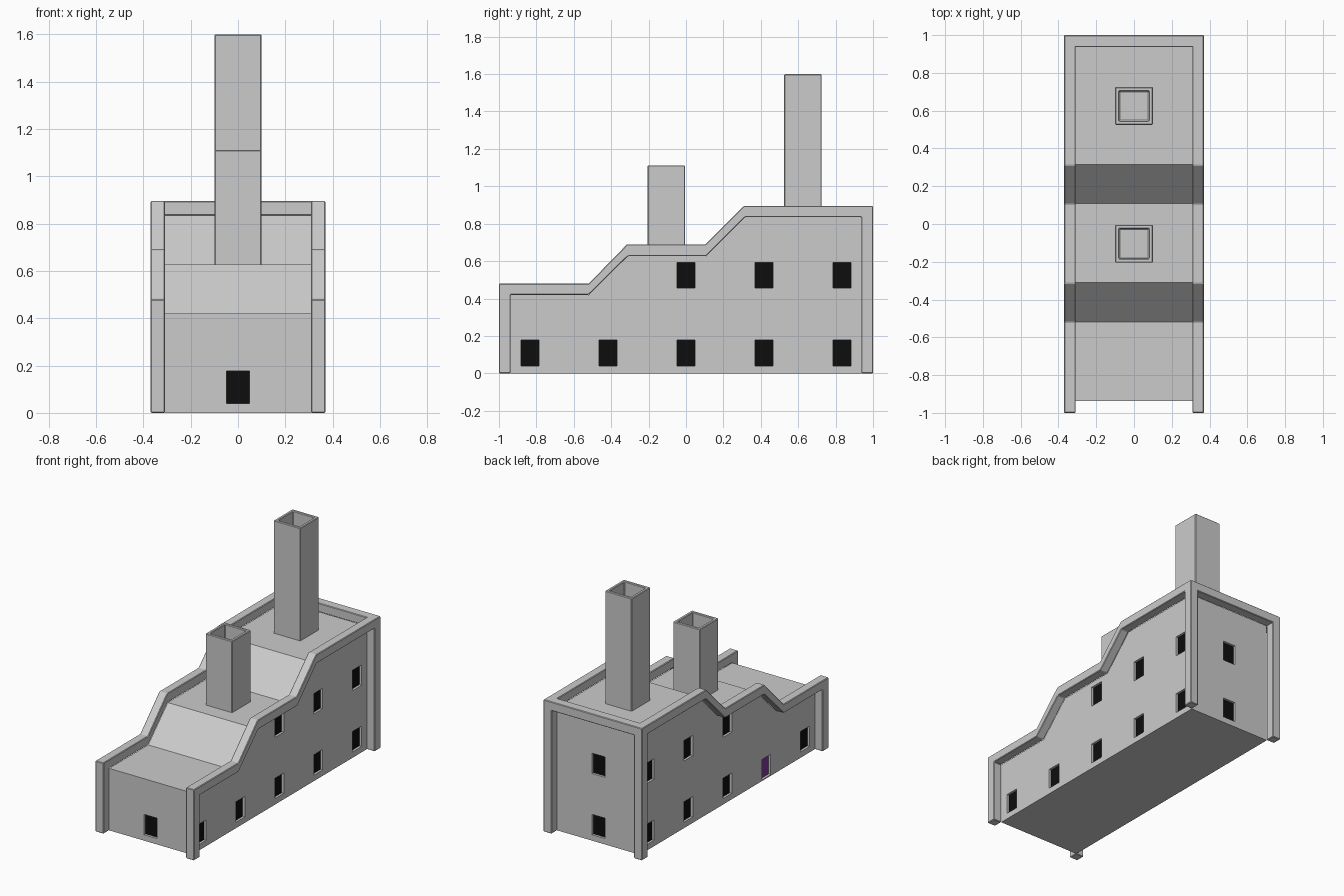
import bpy, bmesh
from mathutils import Vector, Matrix

if "Cube" in bpy.data.objects:
    bpy.data.objects.remove(bpy.data.objects["Cube"])

W, T = 0.31, 0.06   # half width of the walls, trim thickness
DEPTH = 0.02        # depth of window and door recesses


def finish(name, bm, bevel=0.0, mat=None):
    bmesh.ops.recalc_face_normals(bm, faces=bm.faces[:])
    me = bpy.data.meshes.new(name)
    bm.to_mesh(me)
    bm.free()
    ob = bpy.data.objects.new(name, me)
    bpy.context.collection.objects.link(ob)
    if mat:
        me.materials.append(mat)
    if bevel:
        m = ob.modifiers.new("bevel", 'BEVEL')
        m.width, m.segments, m.limit_method = bevel, 1, 'ANGLE'
    return ob


def add_box(bm, lo, hi):
    lo, hi = Vector(lo), Vector(hi)
    mat = Matrix.Translation((lo + hi) / 2) @ Matrix.Diagonal((hi - lo).to_4d())
    mat[3][3] = 1
    return bmesh.ops.create_cube(bm, size=1, matrix=mat)["verts"]


def prism(name, profile, x0, x1, bevel=0.0):
    """Extrude a (y, z) profile along x."""
    bm = bmesh.new()
    face = bm.faces.new([bm.verts.new((x0, y, z)) for y, z in profile])
    ext = bmesh.ops.extrude_face_region(bm, geom=[face])["geom"]
    bmesh.ops.translate(bm, vec=(x1 - x0, 0, 0),
                        verts=[v for v in ext if isinstance(v, bmesh.types.BMVert)])
    return finish(name, bm, bevel)


def material(name, rgb):
    m = bpy.data.materials.new(name)
    m.diffuse_color = (*rgb, 1)
    m.use_nodes = True
    m.node_tree.nodes["Principled BSDF"].inputs["Base Color"].default_value = m.diffuse_color
    return m


black = material("black_glass", (0.004, 0.004, 0.004))
purple = material("purple_paint", (0.22, 0.04, 0.32))

# Stepped silhouette: outer edge of the trim and roof line of the walls
outer = [(-1, 0), (-1, 0.48), (-0.52, 0.48), (-0.315, 0.69), (0.105, 0.69),
         (0.31, 0.895), (1, 0.895), (1, 0)]
inner = [(-0.937, 0), (-0.937, 0.42), (-0.52, 0.42), (-0.31, 0.627), (0.108, 0.627),
         (0.315, 0.835), (0.937, 0.835), (0.937, 0)]

body = prism("walls_and_roof", inner, -W, W)

# Side trims with corner posts, and the rear parapet
for side, s in (("left", -1), ("right", 1)):
    prism(side + "_trim", outer + inner[::-1], s * (W - 0.001), s * (W + T), 0.004)
bm = bmesh.new()
add_box(bm, (-W - 0.01, 0.936, 0.834), (W + 0.01, 1, 0.895))
finish("rear_parapet", bm, 0.004)

# Openings: (wall, position along wall, bottom z, is door)
openings = [("front", 0, 0.04, False)]
for z in (0.04, 0.455):
    openings.append(("back", 0, z, False))
    for y in (-0.833, -0.417, 0, 0.417, 0.833):
        if z > 0.1 and y < 0:
            continue
        openings.append(("right", y, z, False))
        door = z < 0.1 and y == -0.417
        openings.append(("left", y, 0.008 if door else z, door))


def opening_box(bm, wall, p, z, near, far):
    """Box on a wall between two depths measured inward."""
    s = 1 if wall in ("right", "back") else -1
    a, b, h = p - 0.048, p + 0.048, z + 0.138
    edge = W if wall in ("left", "right") else 0.937
    d0, d1 = sorted((s * (edge - near), s * (edge - far)))
    if wall in ("left", "right"):
        add_box(bm, (d0, a, z), (d1, b, h))
    else:
        add_box(bm, (a, d0, z), (b, d1, h))


# Cut the recesses into the walls
bm = bmesh.new()
for wall, p, z, door in openings:
    opening_box(bm, wall, p, z, -0.02, DEPTH)
cutter = finish("recess_cutter", bm)
cutter.hide_render = True
cut = body.modifiers.new("recesses", 'BOOLEAN')
cut.operation, cut.solver, cut.object = 'DIFFERENCE', 'EXACT', cutter
bpy.context.view_layer.objects.active = body
bpy.ops.object.modifier_apply(modifier=cut.name)
bpy.data.objects.remove(cutter)

# Window panes and door leaf at the back of the recesses
panes, leaf = bmesh.new(), bmesh.new()
for wall, p, z, door in openings:
    opening_box(leaf if door else panes, wall, p, z, DEPTH - 0.004, DEPTH + 0.004)
finish("window_panes", panes, mat=black)
finish("door", leaf, mat=purple)

# Hollow square chimneys
for name, y, z0, z1 in (("short_chimney", -0.105, 0.62, 1.112),
                        ("tall_chimney", 0.625, 0.825, 1.6)):
    bm = bmesh.new()
    add_box(bm, (-0.1, y - 0.1, z0), (0.1, y + 0.1, z1))
    top = max(bm.faces, key=lambda f: f.calc_center_median().z)
    bmesh.ops.inset_region(bm, faces=[top], thickness=0.03)
    hole = bmesh.ops.extrude_discrete_faces(bm, faces=[top])["faces"][0]
    bmesh.ops.translate(bm, vec=(0, 0, -0.14), verts=hole.verts[:])
    finish(name, bm, 0.004)
